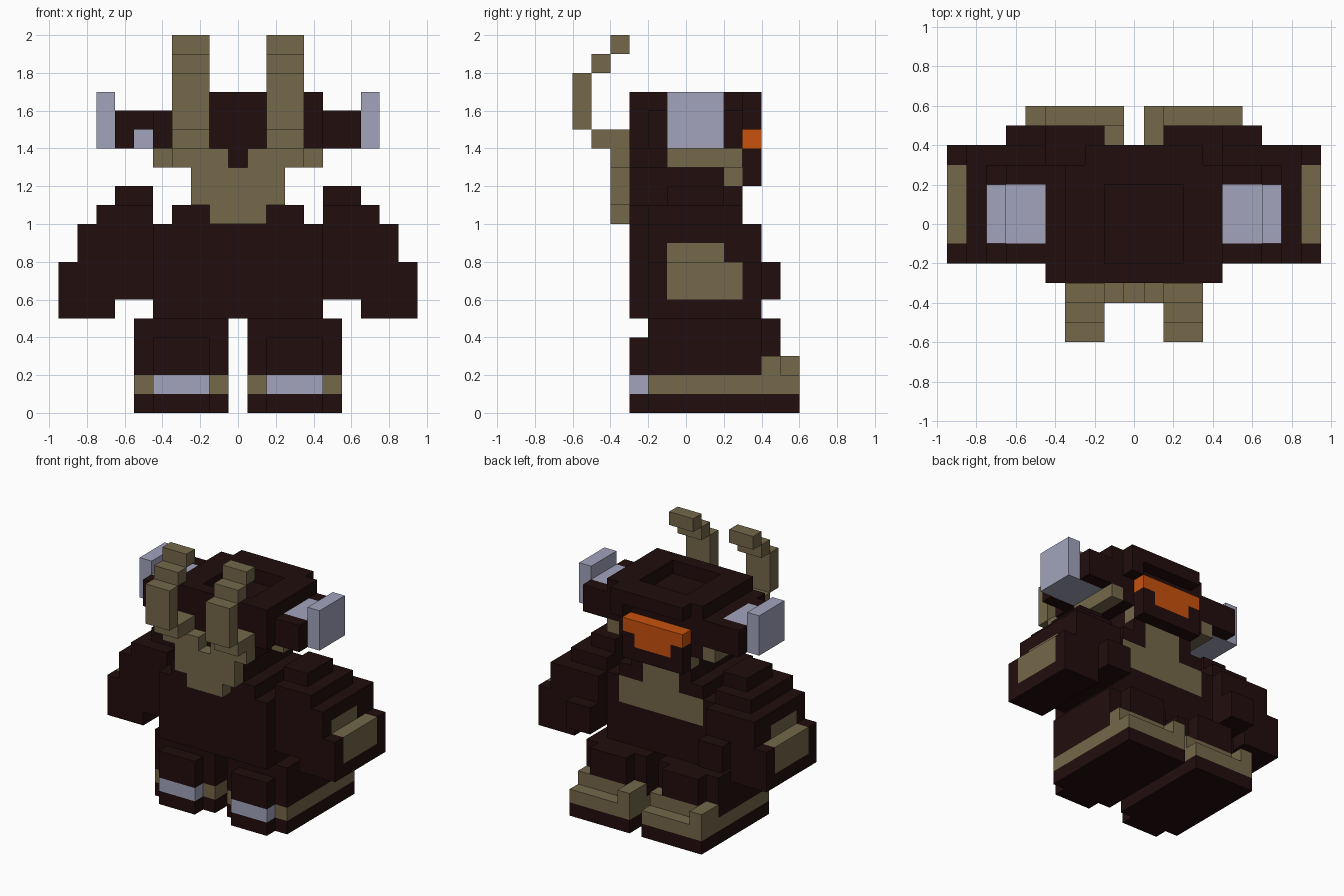
import bpy
import bmesh
import math
from mathutils import Vector

if "Cube" in bpy.data.objects:
    bpy.data.objects.remove(bpy.data.objects["Cube"])

S = 0.1  # block size
COLOURS = {
    "dark_maroon": (0.0156, 0.0040, 0.0040),
    "tan": (0.174, 0.138, 0.068),
    "pale_lilac": (0.36, 0.37, 0.50),
    "orange": (0.58, 0.082, 0.004),
}
NAMES = list(COLOURS)
DARK, TAN, PALE, ORANGE = range(4)
mats = []
for name, rgb in COLOURS.items():
    m = bpy.data.materials.new(name)
    m.diffuse_color = (*rgb, 1)
    m.use_nodes = True
    m.node_tree.nodes["Principled BSDF"].inputs["Base Color"].default_value = m.diffuse_color
    mats.append(m)

grid = {}  # block -> (part, colour)


def box(part, colour, x, y, z):
    """Fill (or, with colour None, carve) a box of blocks; later boxes win."""
    xs = range(round(x[0] / S + 0.5), round(x[1] / S + 0.5))
    ys = range(round(y[0] / S), round(y[1] / S))
    zs = range(round(z[0] / S), round(z[1] / S))
    for c in ((i, j, k) for i in xs for j in ys for k in zs):
        if colour is None:
            grid.pop(c, None)
        else:
            grid[c] = (part, colour)


def pair(part, colour, x, y, z):
    """The same box on both sides."""
    box("right_" + part, colour, x, y, z)
    box("left_" + part, colour, (-x[1], -x[0]), y, z)


# Legs and boots: the second boot is a shifted copy of the first
for side, dx in (("right", 0.0), ("left", -0.6)):
    def leg(part, colour, x, y, z):
        box(side + "_" + part, colour, (x[0] + dx, x[1] + dx), y, z)
    leg("boot", DARK, (.05, .55), (-.2, .6), (0, .1))
    leg("boot", DARK, (.15, .45), (-.3, -.2), (0, .1))
    leg("boot", TAN, (.05, .55), (-.2, .6), (.1, .2))
    leg("boot", PALE, (.15, .45), (-.3, -.2), (.1, .2))
    leg("boot", TAN, (.05, .55), (.4, .5), (.2, .3))
    leg("boot", TAN, (.05, .15), (.5, .6), (.2, .3))
    leg("leg", DARK, (.05, .55), (-.2, .4), (.2, .5))
    leg("leg", DARK, (.15, .45), (-.3, -.2), (.2, .4))
    leg("leg", DARK, (.15, .45), (.4, .5), (.3, .5))

# Torso, collar and neck, with the chest plate
box("torso", DARK, (-.45, .45), (-.3, .3), (.5, 1.0))
box("torso", DARK, (-.35, .35), (-.3, .3), (1.0, 1.1))
box("neck", DARK, (-.25, .25), (-.3, .3), (1.1, 1.3))
box("torso", TAN, (-.35, .35), (.2, .3), (.8, 1.0))
box("torso", TAN, (-.15, .15), (.2, .3), (1.0, 1.1))
box("neck", TAN, (-.15, .15), (.2, .3), (1.1, 1.2))

# Arms: stepped shoulders, cuffs and hands
pair("arm", DARK, (.45, .85), (-.2, .4), (.6, 1.0))
pair("arm", DARK, (.65, .95), (-.2, .4), (.5, .8))
pair("arm", DARK, (.45, .75), (-.2, .3), (1.0, 1.1))
pair("arm", DARK, (.45, .65), (-.1, .2), (1.1, 1.2))
pair("arm", TAN, (.85, .95), (-.1, .3), (.6, .8))
pair("arm", TAN, (.75, .85), (-.1, .2), (.8, .9))
pair("hand", DARK, (.45, .65), (.4, .5), (.6, .8))

# Head: jaw, skull, crown with a sunken top, and brow
box("head", DARK, (-.35, .35), (-.3, .3), (1.3, 1.4))
box("head", DARK, (-.45, .45), (-.3, .3), (1.4, 1.6))
box("head", DARK, (-.35, .45), (-.3, .3), (1.6, 1.7))
box("head", None, (-.15, .25), (-.2, .2), (1.6, 1.7))
box("brow", DARK, (-.25, .35), (.3, .4), (1.6, 1.7))
box("brow", DARK, (.25, .35), (.3, .4), (1.5, 1.6))
pair("strap", TAN, (.35, .45), (-.1, .3), (1.3, 1.4))
pair("strap", TAN, (.15, .25), (.2, .3), (1.2, 1.3))

# Chin guard and visor
box("chin", DARK, (-.25, .25), (.3, .4), (1.2, 1.4))
box("visor", ORANGE, (-.25, .25), (.3, .4), (1.4, 1.5))
box("visor", ORANGE, (-.15, .15), (.3, .4), (1.3, 1.4))

# Ear discs on booms with dark cheek panels
pair("ear", PALE, (.45, .65), (-.1, .2), (1.4, 1.6))
pair("ear", PALE, (.65, .75), (-.1, .2), (1.4, 1.7))
pair("ear_panel", DARK, (.45, .65), (-.2, -.1), (1.4, 1.6))
pair("ear_panel", DARK, (.45, .65), (.2, .3), (1.4, 1.6))
box("left_ear_panel", None, (-.55, -.45), (-.2, -.1), (1.4, 1.5))

# Back plate and curved horns
box("back_plate", TAN, (-.15, .15), (-.4, -.3), (1.0, 1.1))
box("back_plate", TAN, (-.25, .25), (-.4, -.3), (1.1, 1.3))
box("back_plate", TAN, (-.35, .35), (-.4, -.3), (1.3, 1.4))
box("back_plate", None, (-.05, .05), (-.4, -.3), (1.3, 1.4))
for y, z in (((-.5, -.3), (1.4, 1.5)), ((-.6, -.5), (1.5, 1.8)),
             ((-.5, -.4), (1.8, 1.9)), ((-.4, -.3), (1.9, 2.0))):
    pair("horn", TAN, (.15, .35), y, z)

# Turn each part into a mesh of its exposed faces
parts = {}
for cell, (part, colour) in grid.items():
    parts.setdefault(part, []).append((cell, colour))

for part, cells in parts.items():
    bm = bmesh.new()
    verts = {}
    for cell, colour in cells:
        for axis in range(3):
            for sign in (-1, 1):
                step = [0, 0, 0]
                step[axis] = sign
                if tuple(a + b for a, b in zip(cell, step)) in grid:
                    continue
                u, v = (axis + 1) % 3, (axis + 2) % 3
                ring = []
                for du, dv in ((0, 0), (1, 0), (1, 1), (0, 1))[::sign]:
                    p = list(cell)
                    p[axis] += sign > 0
                    p[u] += du
                    p[v] += dv
                    key = tuple(p)
                    if key not in verts:
                        verts[key] = bm.verts.new(
                            ((p[0] - .5) * S, p[1] * S, p[2] * S))
                    ring.append(verts[key])
                bm.faces.new(ring).material_index = colour
    # Merge flat areas of one colour
    bmesh.ops.dissolve_limit(bm, angle_limit=math.radians(1), verts=bm.verts[:],
                             edges=bm.edges[:], delimit={'MATERIAL'})
    mesh = bpy.data.meshes.new(part)
    bm.to_mesh(mesh)
    bm.free()
    for m in mats:
        mesh.materials.append(m)
    bpy.context.collection.objects.link(bpy.data.objects.new(part, mesh))
